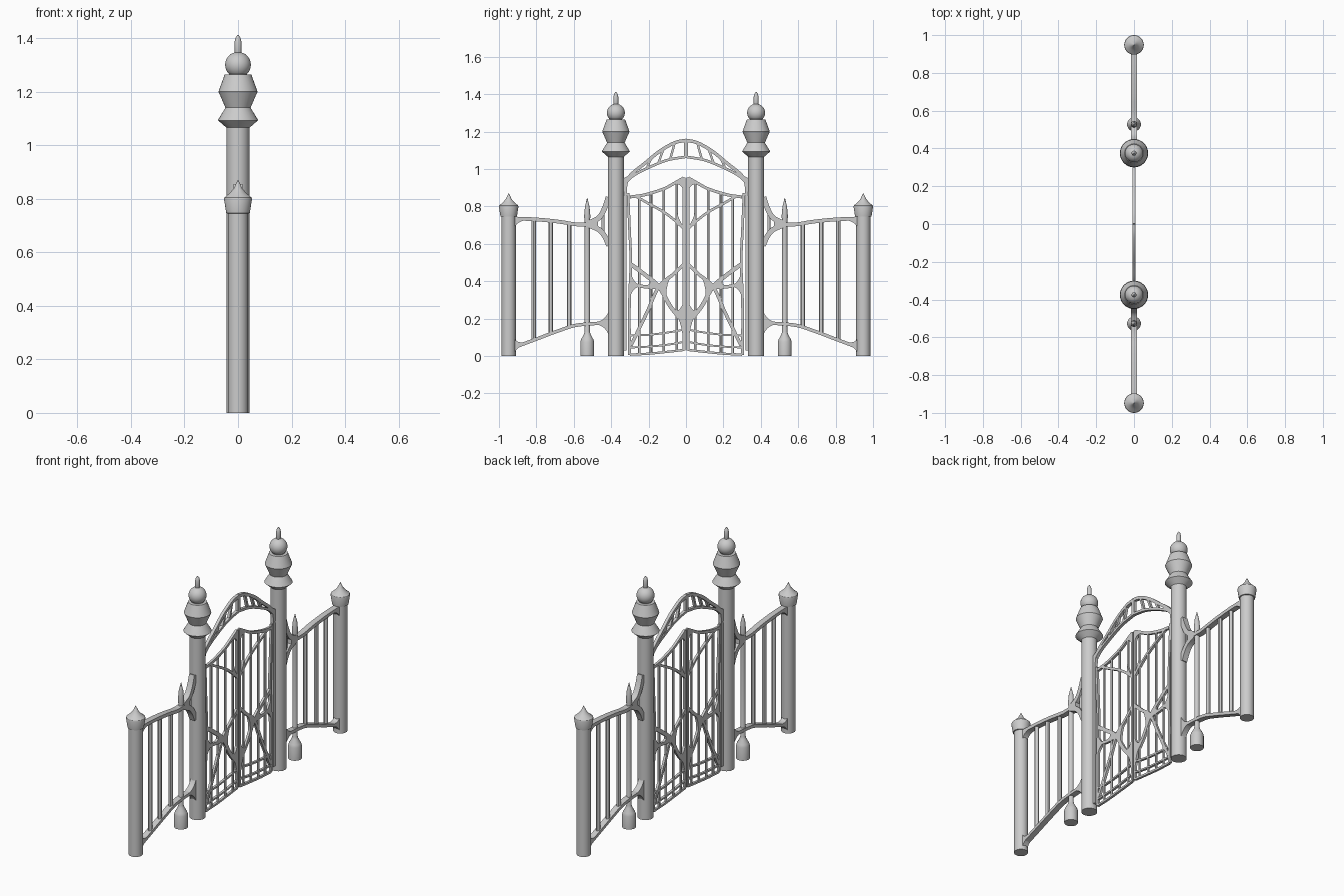
import bpy, bmesh, math
from mathutils import Vector

cube = bpy.data.objects.get("Cube")
if cube:
    bpy.data.objects.remove(cube, do_unlink=True)

metal = bpy.data.materials.new("grey metal")
metal.use_nodes = True
GREY = (0.6, 0.6, 0.6, 1)
metal.diffuse_color = GREY
metal.node_tree.nodes["Principled BSDF"].inputs["Base Color"].default_value = GREY


def finish(bm, name):
    """Turn a bmesh into a smooth object mirrored to the other side of the gate."""
    bmesh.ops.recalc_face_normals(bm, faces=bm.faces)
    mesh = bpy.data.meshes.new(name)
    bm.to_mesh(mesh)
    bm.free()
    mesh.materials.append(metal)
    obj = bpy.data.objects.new(name, mesh)
    bpy.context.collection.objects.link(obj)
    bpy.ops.object.select_all(action='DESELECT')
    obj.select_set(True)
    bpy.context.view_layer.objects.active = obj
    bpy.ops.object.shade_smooth_by_angle(angle=math.radians(30))
    mirror = obj.modifiers.new("Mirror", 'MIRROR')
    mirror.use_axis = (False, True, False)
    mirror.use_mirror_merge = False
    return obj


def lathe(name, y, profile, sides=32):
    """Turned post from (radius, height) pairs."""
    bm = bmesh.new()
    rings = []
    for r, z in profile:
        rings.append([bm.verts.new((r * math.cos(a), y + r * math.sin(a), z))
                      for a in (2 * math.pi * i / sides for i in range(sides))])
    for low, high in zip(rings, rings[1:]):
        for i in range(sides):
            j = (i + 1) % sides
            bm.faces.new((low[i], low[j], high[j], high[i]))
    bm.faces.new(rings[0])
    bm.faces.new(rings[-1])
    return finish(bm, name)


def spline(points, steps=6):
    """Catmull-Rom curve through (y, z) points."""
    p = [Vector(q) for q in points]
    p = [2 * p[0] - p[1]] + p + [2 * p[-1] - p[-2]]
    out = []
    for a, b, c, d in zip(p, p[1:], p[2:], p[3:]):
        for s in range(steps):
            t = s / steps
            out.append(0.5 * (2 * b + (c - a) * t + (2 * a - 5 * b + 4 * c - d) * t * t
                              + (3 * b - a - 3 * c + d) * t ** 3))
    return out + [p[-2]]


def ribbon(name, points, width, depth):
    """Flat iron strip swept along a curve in the plane of the gate."""
    path = spline(points)
    bm = bmesh.new()
    rings = []
    for i, q in enumerate(path):
        t = (path[min(i + 1, len(path) - 1)] - path[max(i - 1, 0)]).normalized()
        n = Vector((-t.y, t.x)) * width / 2
        rings.append([bm.verts.new((x, *(q + n * s))) for x, s in
                      ((-depth, -1), (depth, -1), (depth, 1), (-depth, 1))])
    for a, b in zip(rings, rings[1:]):
        for i in range(4):
            j = (i + 1) % 4
            bm.faces.new((a[i], a[j], b[j], b[i]))
    bm.faces.new(rings[0])
    bm.faces.new(rings[-1])
    return finish(bm, name)


def gusset(name, corner, end_a, end_b, depth):
    """Concave web filling the corner between two members."""
    c, a, b = Vector(corner), Vector(end_a), Vector(end_b)
    mid = c + (a - c) * 0.25 + (b - c) * 0.25
    arc = [a.lerp(mid, t / 6).lerp(mid.lerp(b, t / 6), t / 6) for t in range(7)]
    bm = bmesh.new()
    face = bm.faces.new([bm.verts.new((-depth, *q)) for q in [c] + arc])
    ext = bmesh.ops.extrude_face_region(bm, geom=[face])["geom"]
    bmesh.ops.translate(bm, vec=(2 * depth, 0, 0),
                        verts=[v for v in ext if isinstance(v, bmesh.types.BMVert)])
    return finish(bm, name)


def height(points, y):
    """Height of a curve at a given y."""
    path = sorted((tuple(q) for q in spline(points)))
    for (y0, z0), (y1, z1) in zip(path, path[1:]):
        if y0 <= y <= y1:
            return z0 + (z1 - z0) * (y - y0) / max(y1 - y0, 1e-6)
    return path[0][1] if y < path[0][0] else path[-1][1]


def bar(name, y, low, high, radius):
    lathe(name, y, [(radius, low), (radius, high)], 12)


# Main posts with stacked capital, ball and finial
ball = [(0.048 * math.sin(a), 1.3 - 0.048 * math.cos(a))
        for a in (math.radians(d) for d in range(45, 166, 10))]
lathe("main_post", 0.375,
      [(0.043, 0), (0.043, 1.065), (0.075, 1.093), (0.073, 1.097), (0.047, 1.14),
       (0.073, 1.2), (0.05, 1.263), (0.034, 1.264)] + ball +
      [(0.013, 1.348), (0.013, 1.385), (0.009, 1.402), (0.002, 1.412)])

# End posts with pointed caps
lathe("end_post", 0.948,
      [(0.038, 0), (0.038, 0.745), (0.044, 0.746), (0.052, 0.798), (0.05, 0.805),
       (0.03, 0.822), (0.015, 0.84), (0.001, 0.87)])

# Slim spear posts with heavy feet
lathe("spear_post", 0.528,
      [(0.037, 0), (0.037, 0.075), (0.032, 0.09), (0.018, 0.115), (0.014, 0.13),
       (0.014, 0.72), (0.017, 0.745), (0.012, 0.8), (0.001, 0.845)], 20)

# Side fence rails and bars
FD = 0.017
top_rail = [(0.92, 0.735), (0.8, 0.73), (0.68, 0.718), (0.58, 0.703), (0.5, 0.705)]
low_rail = [(0.92, 0.045), (0.8, 0.09), (0.68, 0.135), (0.58, 0.165), (0.41, 0.178)]
ribbon("fence_top_rail", top_rail, 0.02, FD)
ribbon("fence_bottom_rail", low_rail, 0.018, FD)
for y in (0.815, 0.724, 0.624):
    bar("fence_bar", y, height(low_rail, y), height(top_rail, y), 0.012)

# Forked brackets joining fence to main post
ribbon("bracket_upper", [(0.52, 0.71), (0.465, 0.74), (0.435, 0.79), (0.415, 0.85)], 0.028, FD)
ribbon("bracket_lower", [(0.52, 0.7), (0.465, 0.675), (0.435, 0.64), (0.412, 0.59)], 0.028, FD)
bar("bracket_bar", 0.443, 0.64, 0.78, 0.008)
gusset("bracket_web", (0.47, 0.74), (0.53, 0.71), (0.47, 0.67), FD)
gusset("bracket_web", (0.47, 0.67), (0.53, 0.7), (0.47, 0.74), FD)
for s in (-1, 1):
    gusset("rail_foot", (0.415, 0.175), (0.48, 0.175 + 0.005 * s), (0.415, 0.175 + 0.06 * s), FD)
gusset("end_foot", (0.915, 0.05), (0.86, 0.065), (0.915, 0.02), FD)
gusset("end_foot", (0.915, 0.05), (0.86, 0.075), (0.915, 0.09), FD)
gusset("end_head", (0.915, 0.73), (0.86, 0.725), (0.915, 0.69), FD)

# Gate leaves: outer frame
GD = 0.007
leaf_top = [(0.3, 0.85), (0.22, 0.862), (0.12, 0.893), (0.06, 0.925), (0.012, 0.952)]
leaf_low = [(0.3, 0.007), (0.2, 0.012), (0.1, 0.022), (0.012, 0.032)]
ribbon("leaf_top_rail", leaf_top, 0.016, GD)
ribbon("leaf_bottom_rail", leaf_low, 0.012, GD)
ribbon("leaf_second_rail", [(0.3, 0.045), (0.2, 0.05), (0.1, 0.06), (0.012, 0.075)], 0.01, GD)
ribbon("leaf_third_rail", [(0.3, 0.11), (0.2, 0.113), (0.1, 0.125), (0.012, 0.14)], 0.01, GD)
ribbon("meeting_stile", [(0.011, 0.03), (0.011, 0.955)], 0.015, GD)
ribbon("hinge_stile", [(0.302, 0.005), (0.302, 0.3), (0.295, 0.5), (0.302, 0.68), (0.31, 0.87)],
       0.014, GD)
for y in (0.25, 0.187, 0.118, 0.05):
    bar("leaf_bar", y, height(leaf_low, y), height(leaf_top, y), 0.007)

# Gate leaves: curved braces and webs
ribbon("upper_brace", [(0.27, 0.855), (0.2, 0.815), (0.12, 0.77), (0.06, 0.725), (0.012, 0.68)],
       0.014, GD)
ribbon("falling_brace", [(0.295, 0.49), (0.22, 0.435), (0.145, 0.37), (0.08, 0.26), (0.012, 0.18)],
       0.022, GD)
ribbon("rising_brace", [(0.012, 0.49), (0.07, 0.435), (0.145, 0.37), (0.21, 0.23), (0.295, 0.055)],
       0.018, GD)
ribbon("middle_rail", [(0.3, 0.385), (0.22, 0.37), (0.145, 0.365)], 0.018, GD)
gusset("brace_web", (0.145, 0.365), (0.23, 0.375), (0.195, 0.41), GD)
gusset("brace_web", (0.14, 0.375), (0.1, 0.29), (0.08, 0.425), GD)
gusset("stile_web", (0.012, 0.2), (0.065, 0.24), (0.012, 0.3), GD)
gusset("stile_web", (0.012, 0.2), (0.05, 0.22), (0.012, 0.06), GD)
gusset("hinge_web", (0.3, 0.385), (0.25, 0.375), (0.3, 0.46), GD)
gusset("hinge_web", (0.3, 0.385), (0.25, 0.37), (0.3, 0.31), GD)
gusset("upper_web", (0.05, 0.72), (0.05, 0.78), (0.012, 0.69), GD)
gusset("peak_web", (0.012, 0.945), (0.06, 0.92), (0.012, 0.88), GD)

# Overthrow arch, its struts and its legs beside the posts
arch_top = [(0.325, 0.935), (0.28, 0.982), (0.22, 1.03), (0.14, 1.095), (0.06, 1.14), (0, 1.153)]
arch_low = [(0.325, 0.925), (0.28, 0.965), (0.2, 1.007), (0.1, 1.047), (0, 1.065)]
ribbon("arch_upper", arch_top, 0.018, 0.009)
ribbon("arch_lower", arch_low, 0.014, 0.009)
for low, high in ((0.085, 0.06), (0.148, 0.12), (0.21, 0.185)):
    ribbon("arch_strut", [(low, height(arch_low, low)), (high, height(arch_top, high))], 0.012, 0.008)
ribbon("arch_king_strut", [(0.005, 1.06), (0.005, 1.155)], 0.012, 0.009)
ribbon("arch_leg", [(0.325, 0.03), (0.325, 0.5), (0.325, 0.85), (0.317, 0.94)], 0.016, 0.009)
gusset("arch_web", (0.335, 0.95), (0.28, 0.975), (0.335, 0.87), 0.009)
